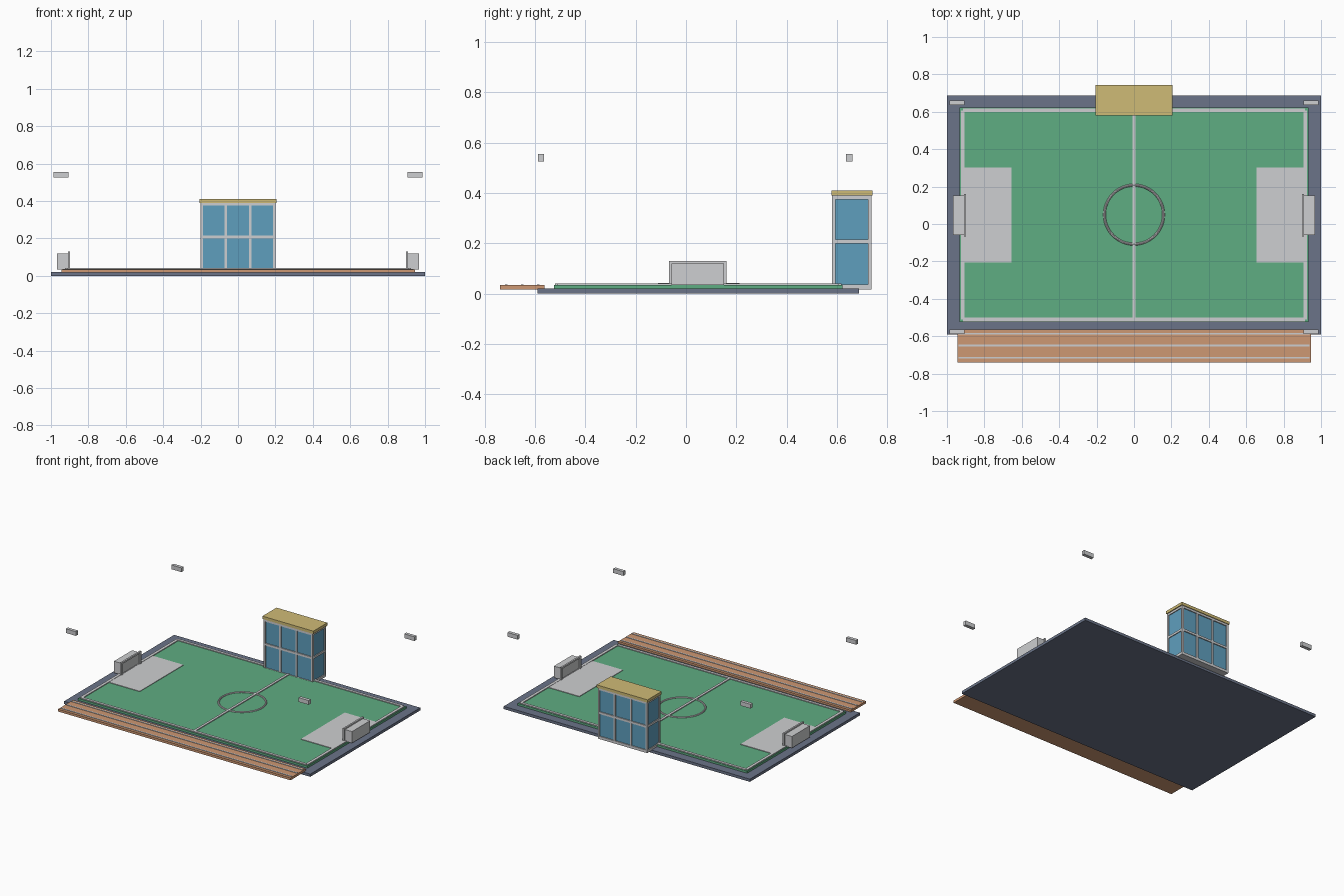
import bpy

if "Cube" in bpy.data.objects:
    bpy.data.objects.remove(bpy.data.objects["Cube"], do_unlink=True)


def material(name, r, g, b):
    col = [((c / 255 + 0.055) / 1.055) ** 2.4 for c in (r, g, b)] + [1]
    m = bpy.data.materials.new(name)
    m.use_nodes = True
    m.diffuse_color = col
    m.node_tree.nodes["Principled BSDF"].inputs["Base Color"].default_value = col
    return m


slate = material("slate", 107, 116, 137)
green = material("grass green", 95, 173, 130)
white = material("off white", 206, 207, 209)
brown = material("terrace brown", 206, 152, 115)
blue = material("glass blue", 95, 159, 190)
gold = material("roof gold", 207, 187, 118)


def box(name, mat, x, y, z):
    """Box from (min, max) pairs on each axis."""
    bpy.ops.mesh.primitive_cube_add(size=1, location=[sum(p) / 2 for p in (x, y, z)])
    ob = bpy.context.object
    ob.name = name
    ob.scale = [p[1] - p[0] for p in (x, y, z)]
    bpy.ops.object.transform_apply(location=False, rotation=False)
    ob.data.materials.append(mat)
    return ob


def mid(c, w):
    """Range of width w centred on c."""
    return (c - w / 2, c + w / 2)


def side(s, a, b):
    """Range between distances a and b on the side with sign s."""
    return tuple(sorted((s * a, s * b)))


# Ground and pitch
box("ground_slab", slate, (-1, 1), (-0.59, 0.687), (0, 0.02))
box("pitch", green, (-0.932, 0.932), (-0.525, 0.622), (0.02, 0.035))

# Pitch markings
LINE_Z = (0.034, 0.041)
for name, y in (("front_touchline", -0.51), ("back_touchline", 0.608)):
    box(name, white, (-0.915, 0.915), mid(y, 0.02), LINE_Z)
box("halfway_line", white, mid(0, 0.018), (-0.51, 0.608), LINE_Z)
bpy.ops.mesh.primitive_torus_add(location=(0, 0.05, 0.036), major_radius=0.158,
                                 minor_radius=0.007, major_segments=48, minor_segments=8)
circle = bpy.context.object
circle.name = "centre_circle"
circle.data.materials.append(white)
bpy.ops.object.shade_smooth_by_angle()

# Both ends: goal line, penalty area, goal
for s, label in ((1, "left"), (-1, "right")):
    box(label + "_goal_line", white, side(s, 0.905, 0.926), (-0.51, 0.608), LINE_Z)
    box(label + "_penalty_area", white, side(s, 0.655, 0.912), (-0.205, 0.303), (0.034, 0.039))
    box(label + "_goal_net", white, side(s, 0.909, 0.967), (-0.058, 0.152), (0.035, 0.12))
    for y in (-0.061, 0.154):
        box(label + "_goal_post", white, side(s, 0.898, 0.91), mid(y, 0.012), (0.035, 0.13))
    box(label + "_goal_crossbar", white, side(s, 0.898, 0.91), (-0.067, 0.16), (0.118, 0.13))

    # Floating floodlights
    for y in (-0.577, 0.649):
        box(label + "_floodlight", white, side(s, 0.905, 0.987), mid(y, 0.024), (0.525, 0.556))

# Spectator terrace with seat strips
box("terrace", brown, (-0.945, 0.945), (-0.74, -0.563), (0.017, 0.034))
for y in (-0.715, -0.65, -0.587):
    box("terrace_strip", white, (-0.938, 0.938), mid(y, 0.01), (0.033, 0.037))

# Glass clubhouse
box("clubhouse_glass", blue, (-0.194, 0.194), (0.588, 0.73), (0.03, 0.385))
box("clubhouse_floor", white, (-0.2, 0.2), (0.581, 0.737), (0.016, 0.036))
for z in (0.208, 0.383):
    box("clubhouse_beam", white, (-0.2, 0.2), (0.581, 0.737), mid(z, 0.016))
for y in (0.588, 0.73):
    for x in (-0.193, -0.066, 0.066, 0.193):
        box("clubhouse_post", white, mid(x, 0.014), mid(y, 0.014), (0.016, 0.39))
box("clubhouse_roof", gold, (-0.207, 0.207), (0.579, 0.742), (0.39, 0.411))
